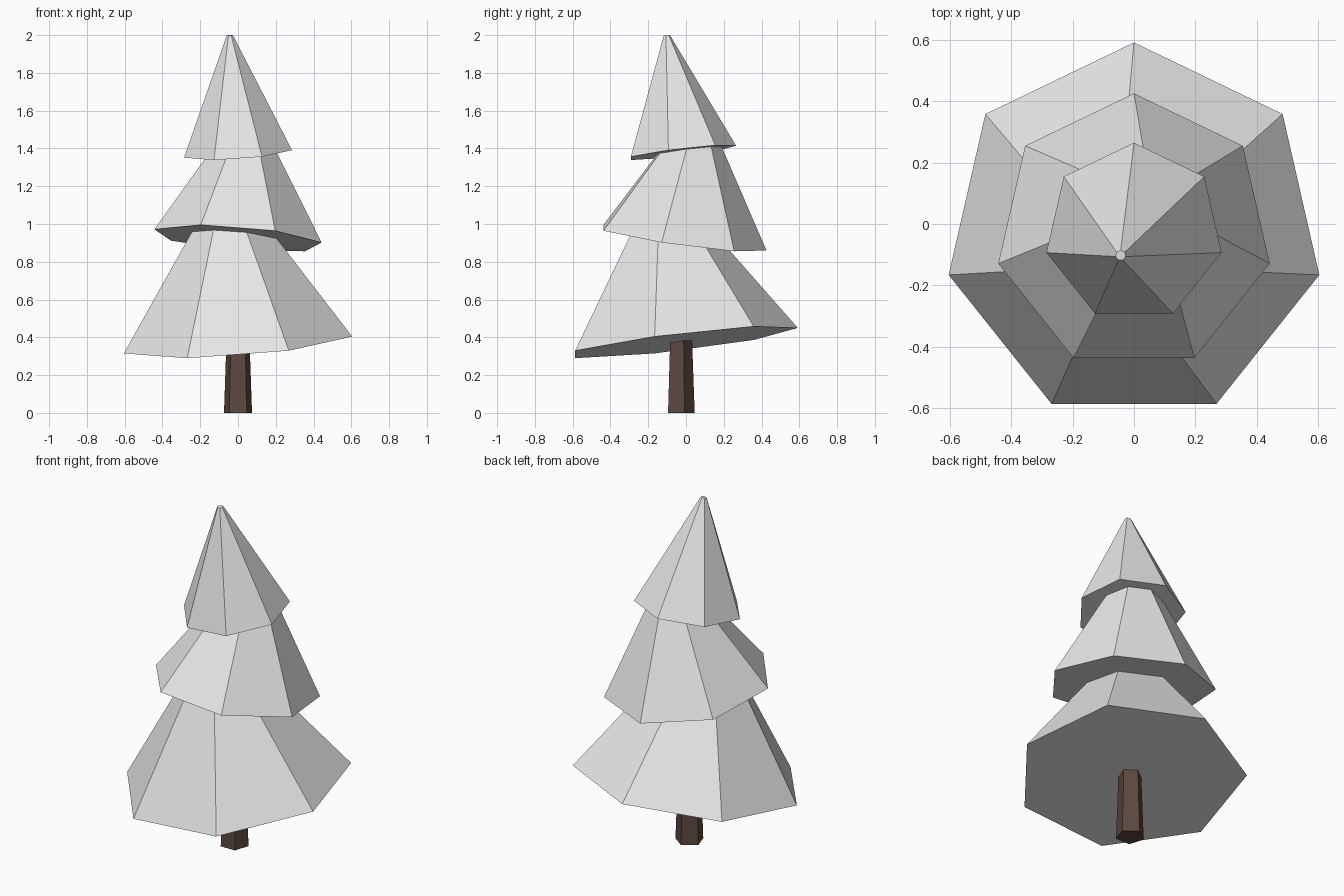
import bpy, bmesh, math
from mathutils import Vector

if "Cube" in bpy.data.objects:
    bpy.data.objects.remove(bpy.data.objects["Cube"])


def material(name, rgb):
    mat = bpy.data.materials.new(name)
    mat.use_nodes = True
    color = (*rgb, 1.0)
    mat.diffuse_color = color
    mat.node_tree.nodes["Principled BSDF"].inputs["Base Color"].default_value = color
    return mat


def tapered_prism(name, sides, base, r_low, r_high, height, lean, mat):
    """Closed cone frustum, one corner to the back, its axis along lean."""
    bm = bmesh.new()
    axis = Vector((*lean, 1.0))
    rings = []
    for radius, up in ((r_low, 0.0), (r_high, height)):
        centre = Vector(base) + axis * up
        ring = []
        for i in range(sides):
            a = math.pi / 2 + math.tau * i / sides
            x, y = radius * math.cos(a), radius * math.sin(a)
            # ring plane is square to the axis
            z = -(x * lean[0] + y * lean[1])
            ring.append(bm.verts.new(centre + Vector((x, y, z))))
        rings.append(ring)
    low, high = rings
    for i in range(sides):
        j = (i + 1) % sides
        bm.faces.new((low[i], low[j], high[j], high[i]))
    bm.faces.new(low[::-1])
    bm.faces.new(high)
    mesh = bpy.data.meshes.new(name)
    bm.to_mesh(mesh)
    bm.free()
    mesh.materials.append(mat)
    obj = bpy.data.objects.new(name, mesh)
    bpy.context.collection.objects.link(obj)
    return obj


foliage = material("pale grey foliage", (0.8, 0.8, 0.8))
bark = material("dark brown bark", (0.11, 0.065, 0.05))

# Trunk
tapered_prism("trunk", 5, (0, -0.032, 0), 0.078, 0.06, 0.5, (0, 0), bark)

# Three leaning tiers of branches
TIP = 0.017
tiers = [
    ("lower_branches", 0.376, 0.62, 0.875, (-0.074, -0.119)),
    ("middle_branches", 0.923, 0.454, 0.72, (0.079, 0.139)),
    ("upper_branches", 1.379, 0.293, 0.62, (-0.07, -0.12)),
]
for name, z, radius, height, lean in tiers:
    tapered_prism(name, 7, (0, -0.028, z), radius, TIP, height, lean, foliage)
